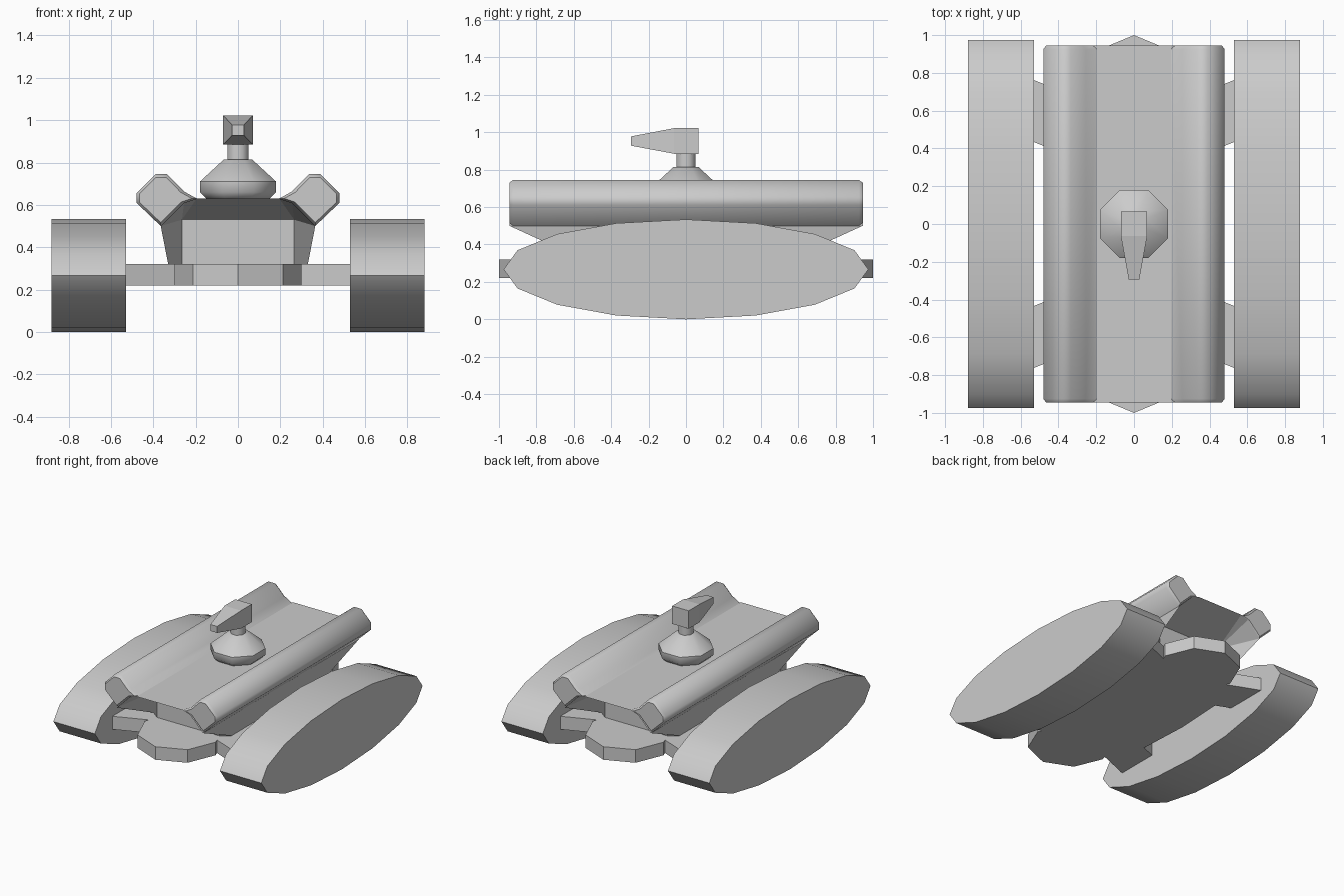
import bpy, bmesh
from math import sin, cos, pi, radians

if "Cube" in bpy.data.objects:
    bpy.data.objects.remove(bpy.data.objects["Cube"])


def make(name, verts, faces, smooth=True):
    me = bpy.data.meshes.new(name)
    me.from_pydata(verts, [], faces)
    bm = bmesh.new()
    bm.from_mesh(me)
    bmesh.ops.recalc_face_normals(bm, faces=bm.faces)
    bm.to_mesh(me)
    bm.free()
    ob = bpy.data.objects.new(name, me)
    bpy.context.collection.objects.link(ob)
    if smooth:
        bpy.ops.object.select_all(action='DESELECT')
        ob.select_set(True)
        bpy.context.view_layer.objects.active = ob
        bpy.ops.object.shade_smooth_by_angle(angle=radians(46))
    return ob


def loft(name, rings, smooth=True):
    """Skin a list of equal-length rings and cap both ends."""
    n = len(rings[0])
    verts = [p for r in rings for p in r]
    faces = [tuple(range(n)), tuple(range(len(verts) - n, len(verts)))]
    for k in range(len(rings) - 1):
        for i in range(n):
            j = (i + 1) % n
            faces.append((k*n + i, k*n + j, (k+1)*n + j, (k+1)*n + i))
    return make(name, verts, faces, smooth)


def ring8(r, z):
    return [(r*cos(pi/8 + i*pi/4), r*sin(pi/8 + i*pi/4), z) for i in range(8)]


def rect(y, x, z0, z1):
    return [(-x, y, z0), (x, y, z0), (x, y, z1), (-x, y, z1)]


# Tracks (16-sided ellipses) and side rails, left and right
rail = [(.365, .50), (.48, .61), (.48, .655), (.39, .745),
        (.335, .745), (.255, .663), (.195, .63), (.255, .61)]
for side, s in (("left", -1), ("right", 1)):
    loft(side + "_track", [[(s*x, .975*cos(i*pi/8), .267 + .267*sin(i*pi/8))
                            for i in range(16)] for x in (.53, .88)])
    loft(side + "_rail", [[(s*(.37 + (x - .37)*k), y, .63 + (z - .63)*k)
                           for x, z in rail]
                          for y, k in ((-.945, .87), (-.925, 1), (.925, 1), (.945, .87))])

# Base plate: rounded lobes front and back, four slanted arms
quarter = [(.44, 0), (.42, .39), (.53, .434), (.53, .762), (.288, .665),
           (.3, .7), (.212, .912), (0, 1)]
half = quarter + [(x, -y) for x, y in quarter[:0:-1]]
right = sorted(set(half), key=half.index)
ups = quarter[:-1]
outline = (ups + [(0, 1)] + [(-x, y) for x, y in ups[::-1]]
           + [(-x, -y) for x, y in ups[1:]] + [(0, -1)]
           + [(x, -y) for x, y in ups[:0:-1]])
loft("base_plate", [[(x, y, z) for x, y in outline] for z in (.22, .32)], False)

# Hull: overhanging deck with a recessed panel at each end
pts = [(.195, .945, .63), (.255, .945, .61), (.365, .945, .50),
       (.33, .55, .32), (.265, .60, .32), (.265, .60, .53)]
verts, faces = [], []
for sy in (-1, 1):
    for sx in (-1, 1):
        b = len(verts)
        verts += [(sx*x, sy*y, z) for x, y, z in pts]
        faces += [(b, b+1, b+5), (b+1, b+2, b+5), (b+2, b+3, b+4, b+5)]
    l, r = len(verts) - 12, len(verts) - 6
    faces += [(l, r, r+5, l+5), (l+5, r+5, r+4, l+4)]
for b in (0, 6):
    faces += [(b+i, b+i+1, b+i+13, b+i+12) for i in range(4)]
faces += [(0, 6, 18, 12), (4, 10, 22, 16)]
make("hull", verts, faces, False)

# Turret dome, neck and tapered gun
loft("turret_dome", [ring8(r/cos(pi/8), z) for r, z in
                     ((.14, .62), (.18, .66), (.18, .71), (.067, .814))])
loft("turret_neck", [ring8(.054, z) for z in (.80, .90)])
loft("turret_gun", [rect(.067, .07, .885, 1.022), rect(-.063, .07, .885, 1.022),
                    rect(-.293, .028, .928, .978)], False)
